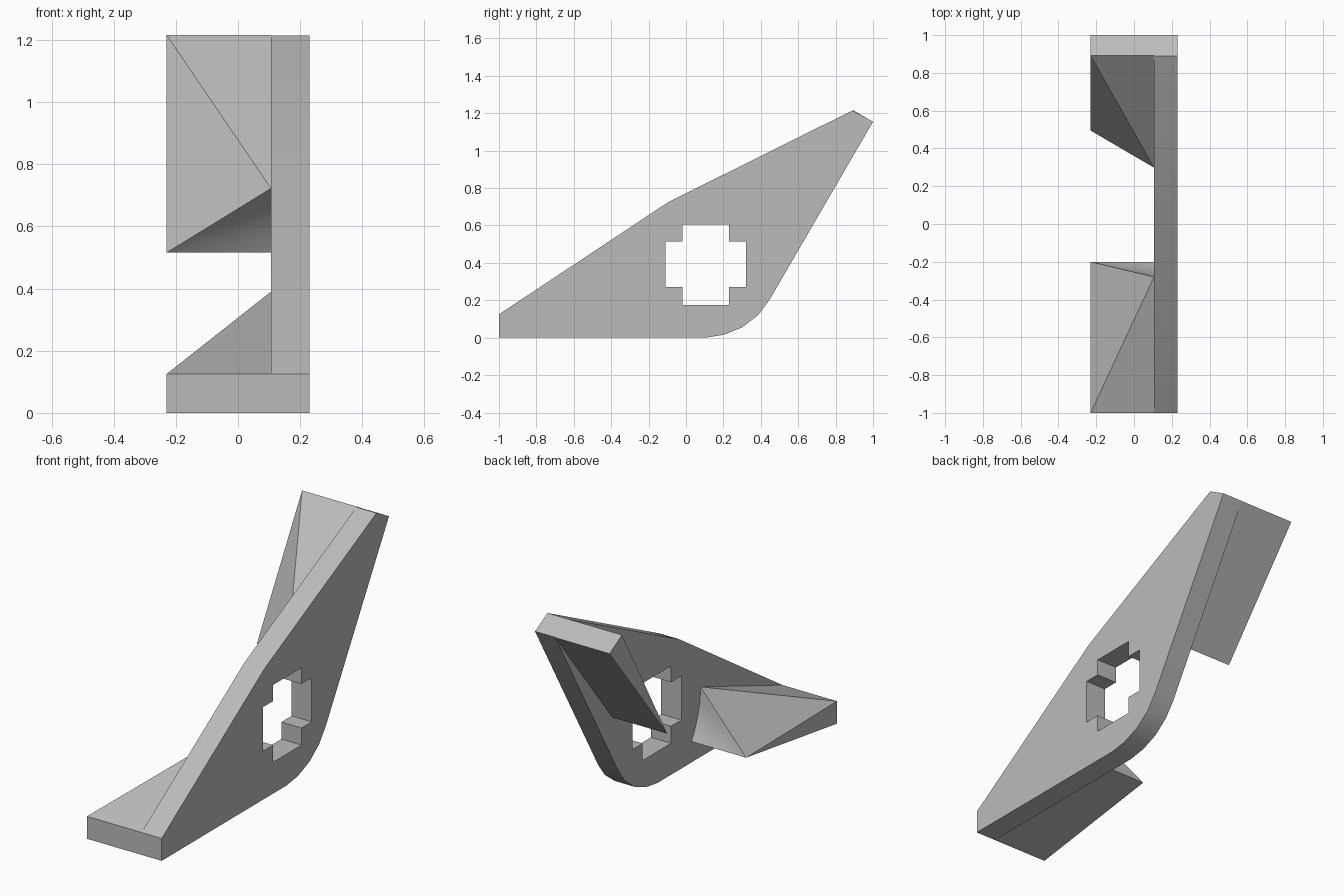
import bpy, bmesh, math
from mathutils import Vector

cube = bpy.data.objects.get("Cube")
if cube:
    bpy.data.objects.remove(cube, do_unlink=True)

grey = bpy.data.materials.new("light_grey")
grey.use_nodes = True
colour = (0.5, 0.5, 0.5, 1)
grey.diffuse_color = colour
grey.node_tree.nodes["Principled BSDF"].inputs["Base Color"].default_value = colour

OUTER, INNER, FAR = 0.23, 0.106, -0.23   # x positions across the bracket


def finish(name, bm):
    bmesh.ops.recalc_face_normals(bm, faces=bm.faces)
    mesh = bpy.data.meshes.new(name)
    bm.to_mesh(mesh)
    bm.free()
    mesh.materials.append(grey)
    obj = bpy.data.objects.new(name, mesh)
    bpy.context.collection.objects.link(obj)
    bpy.ops.object.select_all(action="DESELECT")
    obj.select_set(True)
    bpy.context.view_layer.objects.active = obj
    bpy.ops.object.shade_smooth_by_angle(angle=math.radians(30))
    return obj


# Side plate: bent outline with a cross-shaped hole, extruded sideways
outline = [(-1, 0), (0.1, 0), (0.2, 0.015), (0.3, 0.055), (0.385, 0.12), (0.445, 0.2),
           (1, 1.155), (0.89, 1.215), (-0.095, 0.725), (-1, 0.125)]
y0, y1, y2, y3 = -0.11, -0.02, 0.23, 0.32
z0, z1, z2, z3 = 0.175, 0.27, 0.515, 0.605
cross = [(y1, z0), (y2, z0), (y2, z1), (y3, z1), (y3, z2), (y2, z2),
         (y2, z3), (y1, z3), (y1, z2), (y0, z2), (y0, z1), (y1, z1)]

bm = bmesh.new()
edges = []
for loop in (outline, cross):
    ring = [bm.verts.new((INNER, y, z)) for y, z in loop]
    edges += [bm.edges.new((ring[i - 1], ring[i])) for i in range(len(ring))]
bmesh.ops.triangle_fill(bm, edges=edges, use_beauty=True, normal=(1, 0, 0))
extruded = bmesh.ops.extrude_face_region(bm, geom=bm.faces[:], use_keep_orig=True)
moved = [g for g in extruded["geom"] if isinstance(g, bmesh.types.BMVert)]
bmesh.ops.translate(bm, verts=moved, vec=(OUTER - INNER, 0, 0))
finish("side_plate", bm)


# Gusset flanges: same wedge along each leg of the bend, hollowed near the hole
def flange(name, along, normal, tip):
    corner = Vector((0, 0.329, 0))
    bm = bmesh.new()

    def point(x, t, n):
        return bm.verts.new(Vector((x, 0, 0)) + corner + along * t + normal * n)

    thick, heel = 0.125, (0.529, 0.116)
    far_low, far_top = point(FAR, tip, 0), point(FAR, tip, thick)
    low, top = point(INNER, tip, 0), point(INNER, tip, thick)
    far_heel = point(FAR, *heel)
    arc = [point(INNER, t, n) for t, n in
           (heel, (0.556, 0.165), (0.582, 0.23), (0.603, 0.31), (0.609, 0.39))]
    bm.faces.new((far_low, low, top, far_top))         # end
    bm.faces.new((far_low, far_heel, arc[0], low))     # underside
    bm.faces.new((far_low, far_top, far_heel))         # free side
    bm.faces.new((far_top, top, arc[-1]))              # upper slope
    bm.faces.new((far_top, arc[-1], far_heel))
    for a, b in zip(arc, arc[1:]):                     # hollow
        bm.faces.new((far_heel, b, a))
    finish(name, bm)


flange("lower_flange", Vector((0, -1, 0)), Vector((0, 0, 1)), 1.329)
lean = math.radians(59.8)
c, s = math.cos(lean), math.sin(lean)
flange("upper_flange", Vector((0, c, s)), Vector((0, -s, c)), 1.335)
